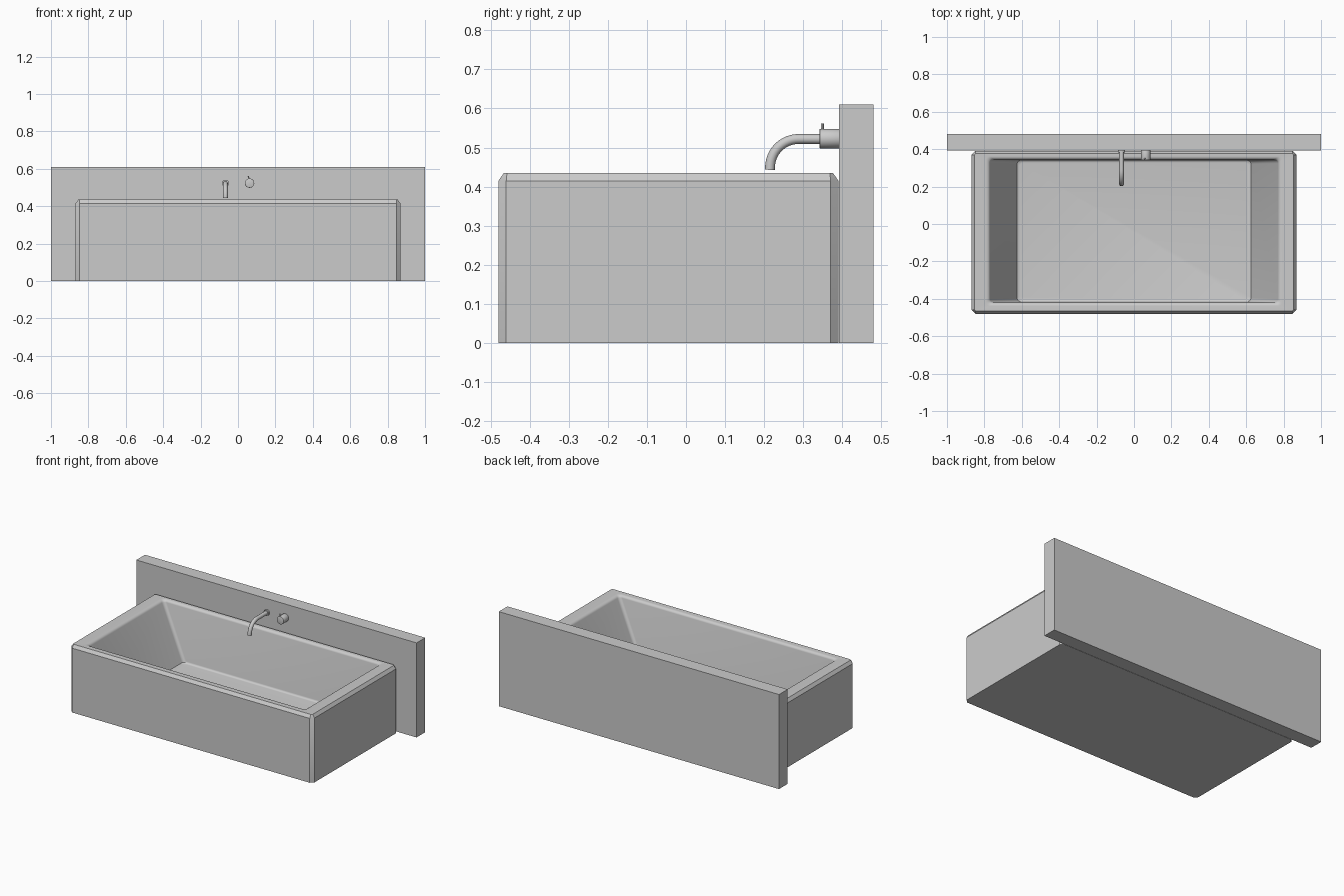
import bpy, bmesh, math
from mathutils import Vector

if "Cube" in bpy.data.objects:
    bpy.data.objects.remove(bpy.data.objects["Cube"])


def finish(name, bm, smooth=True):
    bmesh.ops.recalc_face_normals(bm, faces=bm.faces)
    mesh = bpy.data.meshes.new(name)
    bm.to_mesh(mesh)
    bm.free()
    ob = bpy.data.objects.new(name, mesh)
    bpy.context.collection.objects.link(ob)
    bpy.ops.object.select_all(action='DESELECT')
    ob.select_set(True)
    bpy.context.view_layer.objects.active = ob
    if smooth:
        bpy.ops.object.shade_smooth_by_angle(angle=math.radians(30))
    return ob


def box(name, lo, hi):
    bm = bmesh.new()
    bmesh.ops.create_cube(bm, size=1)
    for v in bm.verts:
        v.co = Vector([(a + b) / 2 + c * (b - a) for a, b, c in zip(lo, hi, v.co)])
    return finish(name, bm, False)


def cylinder(name, start, end, radius, segs=32, bevel=0.0):
    start, end = Vector(start), Vector(end)
    bm = bmesh.new()
    bmesh.ops.create_cone(bm, cap_ends=True, segments=segs, radius1=radius,
                          radius2=radius, depth=(end - start).length)
    if bevel:
        rim = [e for e in bm.edges if abs(e.verts[0].co.z - e.verts[1].co.z) < 1e-6]
        bmesh.ops.bevel(bm, geom=rim, offset=bevel, segments=2, affect='EDGES', profile=0.5)
    rot = (end - start).to_track_quat('Z', 'Y')
    for v in bm.verts:
        v.co = rot @ v.co + (start + end) / 2
    return finish(name, bm)


N = 4  # segments per corner


def rect_ring(bm, hx, y0, y1, z, r, chamfer=False):
    """Rectangle outline with rounded or chamfered corners."""
    cy, hy = (y0 + y1) / 2, (y1 - y0) / 2
    verts = []
    for q, (sx, sy) in enumerate(((1, 1), (-1, 1), (-1, -1), (1, -1))):
        for i in range(N + 1):
            a = (q + i / N) * math.pi / 2
            c, s = math.cos(a), math.sin(a)
            if chamfer:
                k = abs(c) + abs(s)
                c, s = c / k, s / k
            verts.append(bm.verts.new((sx * (hx - r) + r * c, cy + sy * (hy - r) + r * s, z)))
    return verts


# Bathtub: one lofted skin, outside, over the rim, down to the basin floor
bm = bmesh.new()
rings = [rect_ring(bm, 0.868, -0.48, 0.39, 0.0, 0.02, True),
         rect_ring(bm, 0.868, -0.48, 0.39, 0.415, 0.02, True),
         rect_ring(bm, 0.854, -0.466, 0.376, 0.435, 0.008, True)]
# rounded inner lip, wider on the sloping ends
for i in range(6):
    a = i / 5 * math.radians(80)
    d = 0.018 * math.sin(a)
    rings.append(rect_ring(bm, 0.793 - 1.3 * d, -0.438 + d, 0.362 - d,
                           0.435 - 0.018 * (1 - math.cos(a)), 0.02))
# sloping ends, near-vertical long sides, slightly rounded floor edge
for i in range(4):
    a = i / 3 * math.pi / 2
    d = 0.012 * (1 - math.cos(a))
    rings.append(rect_ring(bm, 0.628 - d * 1.5, -0.416 + d, 0.341 - d,
                           0.080 - 0.012 * math.sin(a), 0.02))
for lower, upper in zip(rings, rings[1:]):
    for i in range(len(lower)):
        j = (i + 1) % len(lower)
        bm.faces.new((lower[i], lower[j], upper[j], upper[i]))
bm.faces.new(rings[0])
bm.faces.new(rings[-1])
finish("bathtub", bm)

# Wall panel behind the tub
box("wall_panel", (-1, 0.392, 0), (1, 0.48, 0.61))

# Spout: bent tube out of the wall
path = [(-0.067, 0.40, 0.522)]
for i in range(13):
    a = i / 12 * math.radians(84)
    path.append((-0.067, 0.288 - 0.073 * math.sin(a), 0.522 - 0.073 * (1 - math.cos(a))))
path.append((-0.067, 0.2145, 0.443))
curve = bpy.data.curves.new("spout", 'CURVE')
curve.dimensions = '3D'
curve.bevel_depth = 0.0126
curve.bevel_resolution = 6
curve.use_fill_caps = True
spline = curve.splines.new('POLY')
spline.points.add(len(path) - 1)
for p, co in zip(spline.points, path):
    p.co = (*co, 1)
bpy.context.collection.objects.link(bpy.data.objects.new("spout", curve))
cylinder("spout_flange", (-0.067, 0.382, 0.522), (-0.067, 0.394, 0.522), 0.019)

# Mixer knob with its small pin lever
cylinder("mixer_knob", (0.062, 0.342, 0.523), (0.062, 0.394, 0.523), 0.025, bevel=0.001)
cylinder("knob_lever", (0.061, 0.349, 0.535), (0.055, 0.349, 0.561), 0.0035, 12)
